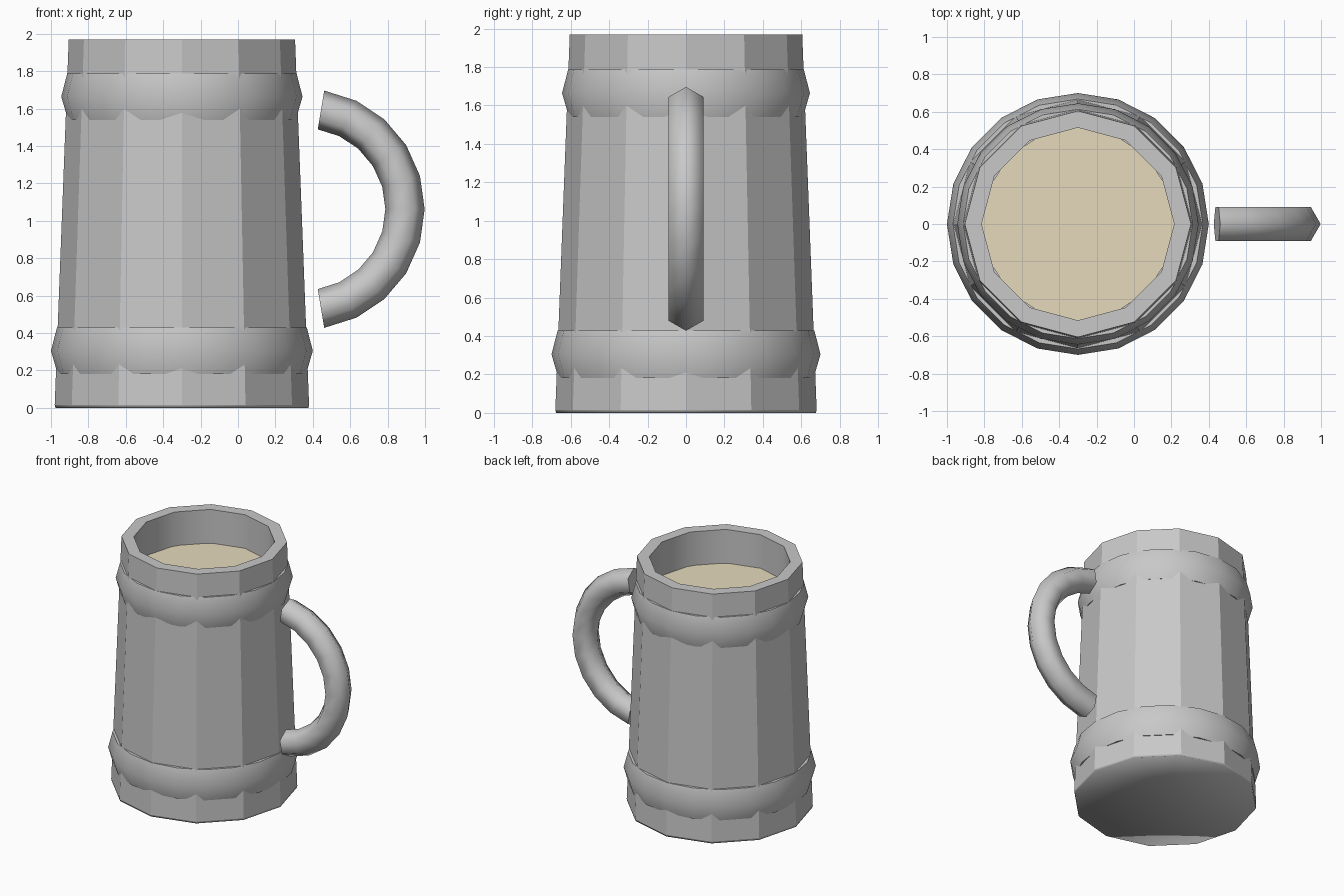
import bpy, bmesh, math

if "Cube" in bpy.data.objects:
    bpy.data.objects.remove(bpy.data.objects["Cube"])

def material(name, rgb):
    m = bpy.data.materials.new(name)
    m.diffuse_color = (*rgb, 1)
    m.use_nodes = True
    m.node_tree.nodes["Principled BSDF"].inputs["Base Color"].default_value = m.diffuse_color
    return m

GREY = material("mug grey", (0.58, 0.58, 0.58))
DRINK = material("pale drink", (0.79, 0.70, 0.50))
CX = -0.3  # axis of the mug

def make(name, verts, faces, mat, smooth):
    me = bpy.data.meshes.new(name)
    me.from_pydata(verts, [], faces)
    me.materials.append(mat)
    for p, s in zip(me.polygons, smooth):
        p.use_smooth = s
    ob = bpy.data.objects.new(name, me)
    bpy.context.collection.objects.link(ob)
    return ob

def revolve(name, profile, n, mat, smooth, closed=False):
    """Turn (radius, z) points about the mug axis; radius 0 makes a pole.
    smooth holds one flag per strip. Profile runs upward on the outside."""
    verts, rings, faces, flags = [], [], [], []
    for r, z in profile:
        k = n if r else 1
        rings.append([len(verts) + i % k for i in range(n)])
        for i in range(k):
            a = math.tau * i / n
            verts.append((CX + r * math.cos(a), r * math.sin(a), z))
    for j in range(len(rings) - (0 if closed else 1)):
        a, b = rings[j], rings[(j + 1) % len(rings)]
        for i in range(n):
            k = (i + 1) % n
            faces.append(list(dict.fromkeys((a[i], a[k], b[k], b[i]))))
            flags.append(smooth[j])
    return make(name, verts, faces, mat, flags)

# Twelve-sided body: hollowed conical base, tapered wall, rim, hollow inside
revolve("mug_body",
        [(0, 0.16), (0.676, 0), (0.68, 0.015),
         (0.605, 1.97), (0.515, 1.97), (0.515, 0.2), (0, 0.2)],
        12, GREY, [True, True, False, False, True, False])

# Two rounded bands
for name, r, z in (("lower_band", 0.70, 0.305), ("upper_band", 0.645, 1.664)):
    revolve(name, [(r - 0.12, z), (r - 0.09, z - 0.124), (r - 0.036, z - 0.124),
                   (r, z), (r - 0.032, z + 0.124), (r - 0.09, z + 0.124)],
            20, GREY, [False, False, True, True, False, False], closed=True)

# Drink surface
revolve("drink", [(0.515, 1.70), (0, 1.70)], 16, DRINK, [False])

# Handle: six-sided tube along an arc, capped at both ends
R, T, HX, HZ, STEPS = 0.538, 0.105, 0.355, 1.062, 10
verts, faces = [], []
for s in range(STEPS + 1):
    a = math.radians(-80.5 + 161 * s / STEPS)
    for i in range(6):
        b = math.tau * i / 6
        d = R + T * math.cos(b)
        verts.append((HX + d * math.cos(a), T * math.sin(b), HZ + d * math.sin(a)))
for s in range(STEPS):
    for i in range(6):
        k = (i + 1) % 6
        faces.append((s * 6 + i, s * 6 + k, s * 6 + 6 + k, s * 6 + 6 + i))
faces += [tuple(range(6)), tuple(STEPS * 6 + i for i in range(6))]
handle = make("handle", verts, faces, GREY, [True] * (6 * STEPS) + [False] * 2)

# Consistent outward normals on the handle
bm = bmesh.new()
bm.from_mesh(handle.data)
bmesh.ops.recalc_face_normals(bm, faces=bm.faces)
bm.to_mesh(handle.data)
bm.free()
